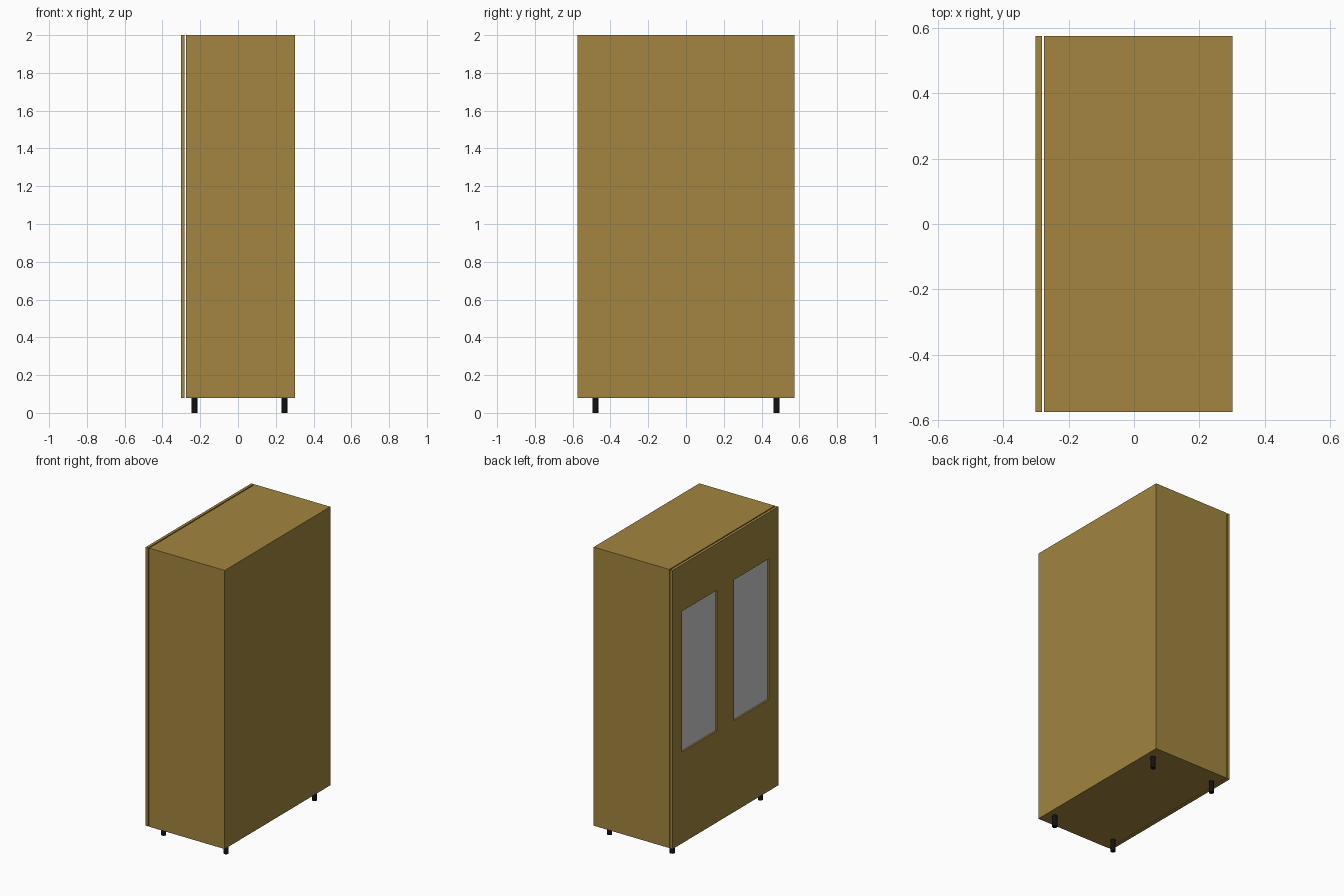
import bpy

if "Cube" in bpy.data.objects:
    bpy.data.objects.remove(bpy.data.objects["Cube"])


def material(name, color):
    m = bpy.data.materials.new(name)
    m.diffuse_color = color
    m.use_nodes = True
    m.node_tree.nodes["Principled BSDF"].inputs["Base Color"].default_value = m.diffuse_color
    return m


wood = material("wood", (0.36, 0.235, 0.05, 1))
black = material("black", (0.006, 0.006, 0.006, 1))


def box(name, x, y, z, mat=None):
    bpy.ops.mesh.primitive_cube_add(
        size=1, location=[(a + b) / 2 for a, b in (x, y, z)])
    o = bpy.context.object
    o.name = name
    o.scale = [b - a for a, b in (x, y, z)]
    bpy.ops.object.transform_apply(location=False, rotation=False, scale=True)
    if mat:
        o.data.materials.append(mat)
    return o


# Cabinet body
box("cabinet_body", (-0.275, 0.301), (-0.575, 0.575), (0.08, 2.0), wood)

# Door front, standing slightly off the body
door = box("door_front", (-0.301, -0.282), (-0.575, 0.575), (0.08, 2.0), wood)

# Window openings and recessed panes
for side, label in ((1, "left"), (-1, "right")):
    y = (side * 0.2825 - 0.19, side * 0.2825 + 0.19)
    z = (0.71, 1.68)
    cutter = box(label + "_window_cutter", (-0.35, -0.278), y, z)
    cutter.hide_render = True
    cutter.hide_set(True)
    mod = door.modifiers.new(label + "_opening", 'BOOLEAN')
    mod.object = cutter
    mod.operation = 'DIFFERENCE'
    mod.solver = 'EXACT'
    box(label + "_window_pane", (-0.290, -0.284), y, z)

# Four round legs
for x, row in ((-0.231, "front"), (0.246, "back")):
    for y, side in ((-0.48, "right"), (0.48, "left")):
        bpy.ops.mesh.primitive_cylinder_add(
            vertices=32, radius=0.016, depth=0.08, location=(x, y, 0.04))
        leg = bpy.context.object
        leg.name = f"{row}_{side}_leg"
        leg.data.materials.append(black)
        bpy.ops.object.shade_smooth_by_angle()
